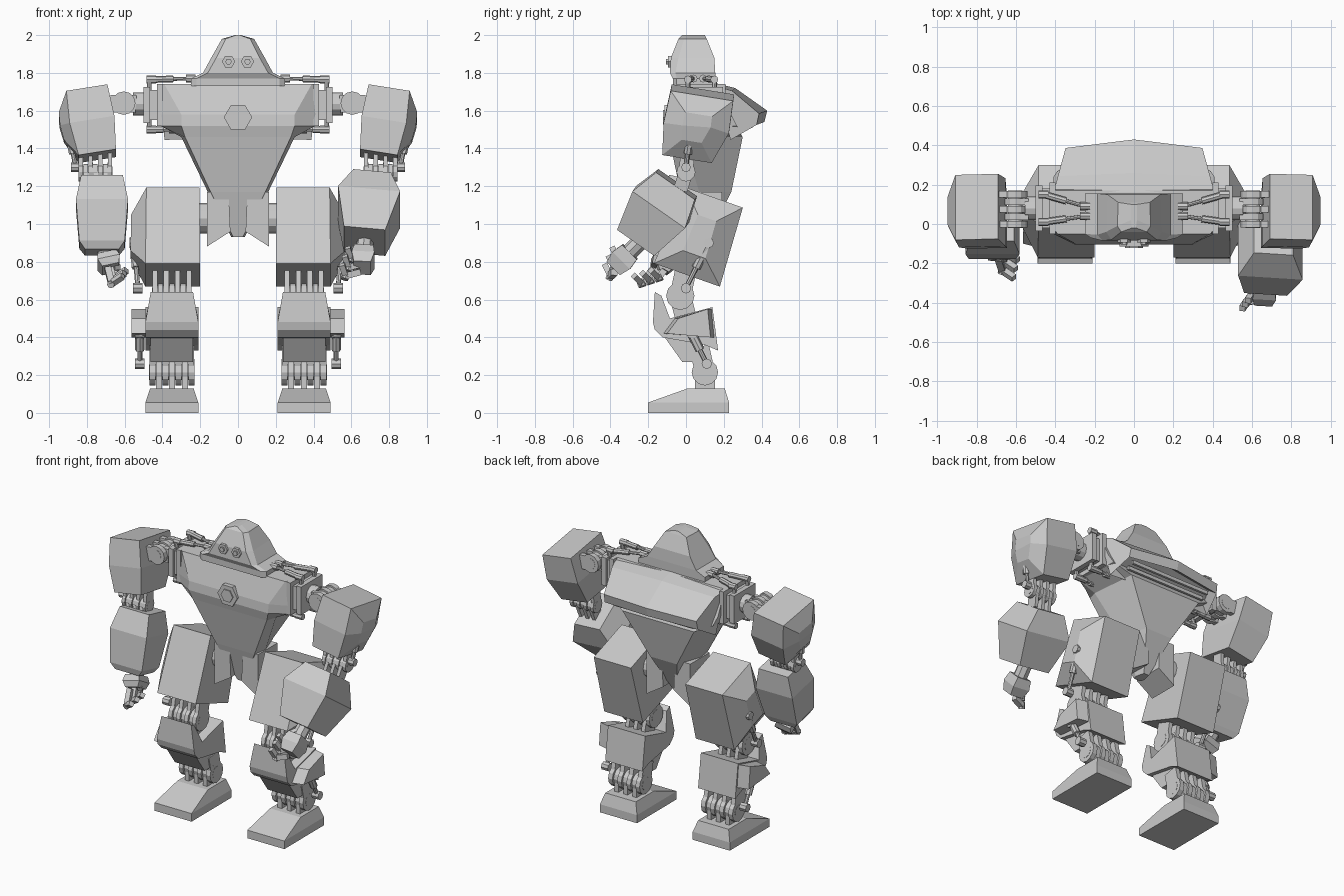
import bpy, bmesh, math
from mathutils import Vector as V

cube = bpy.data.objects.get("Cube")
if cube:
    bpy.data.objects.remove(cube, do_unlink=True)

metal = bpy.data.materials.new("light_grey_metal")
metal.use_nodes = True
GREY = (0.6, 0.6, 0.6, 1)
metal.diffuse_color = GREY
metal.node_tree.nodes["Principled BSDF"].inputs["Base Color"].default_value = GREY


def finish(name, bm):
    bmesh.ops.recalc_face_normals(bm, faces=bm.faces)
    mesh = bpy.data.meshes.new(name)
    bm.to_mesh(mesh)
    bm.free()
    mesh.materials.append(metal)
    obj = bpy.data.objects.new(name, mesh)
    bpy.context.collection.objects.link(obj)
    return obj


def loft(name, rings, panel=None, inset=0.0, depth=0.0, limit=0.8):
    """Skin closed rings of points; optionally inset the faces towards 'panel'."""
    bm = bmesh.new()
    loops = [[bm.verts.new(p) for p in ring] for ring in rings]
    n = len(loops[0])
    for a, b in zip(loops, loops[1:]):
        for i in range(n):
            bm.faces.new((a[i], a[(i + 1) % n], b[(i + 1) % n], b[i]))
    bm.faces.new(loops[0])
    bm.faces.new(loops[-1])
    if panel:
        bmesh.ops.recalc_face_normals(bm, faces=bm.faces)
        chosen = [f for f in bm.faces if f.normal.dot(V(panel).normalized()) > limit]
        bmesh.ops.inset_region(bm, faces=chosen, thickness=inset, depth=0, use_even_offset=True)
        shift = V(panel).normalized() * depth
        bmesh.ops.translate(bm, vec=shift, verts=list({v for f in chosen for v in f.verts}))
    return finish(name, bm)


def stack(name, levels):
    """Loft half sections (z, [(x, y)...]) mirrored across x."""
    return loft(name, [[(x, y, z) for x, y in half] + [(-x, y, z) for x, y in reversed(half)]
                       for z, half in levels])


def limb(name, a, b, rings, **panel):
    """Box along a to b; rings hold (position, half width, front, back)."""
    a, b = V(a), V(b)
    w = (b - a).normalized()
    u = V((1, 0, 0)) if abs(w.x) < 0.9 else V((0, 1, 0))
    u = (u - w * u.dot(w)).normalized()
    v = w.cross(u)
    return loft(name, [[a.lerp(b, t) + u * x + v * y for x, y in
                        ((h, f), (h, -r), (-h, -r), (-h, f))] for t, h, f, r in rings], **panel)


def bar(name, a, b, h, d=None):
    d = d or h
    return limb(name, a, b, [(0, h, d, d), (1, h, d, d)])


def box(name, lo, hi):
    return loft(name, [[(lo[0], lo[1], z), (hi[0], lo[1], z), (hi[0], hi[1], z), (lo[0], hi[1], z)]
                       for z in (lo[2], hi[2])])


def rod(name, a, b, r, sides=8):
    a, b = V(a), V(b)
    q = (b - a).to_track_quat('Z', 'Y')
    circle = [q @ V((r * math.cos(t), r * math.sin(t), 0))
              for t in (math.tau * i / sides for i in range(sides))]
    return loft(name, [[p + c for c in circle] for p in (a, b)])


def piston(name, a, b, r):
    mid = V(a).lerp(V(b), 0.55)
    rod(name + "_sleeve", a, mid, r)
    rod(name + "_rod", mid, b, r * 0.55)
    for end in (a, b):
        rod(name + "_pin", V(end) - V((.025, 0, 0)), V(end) + V((.025, 0, 0)), r * 1.15)


def knuckle(name, c, axis, width, r, up, down, count=7):
    """Interleaved lugs on a shared pin: even ones reach up, odd ones down."""
    c, axis = V(c), V(axis)
    rod(name + "_pin", c - axis * width * .5, c + axis * width * .5, r * 0.6, 12)
    step = width / count
    for i in range(count):
        m = c + axis * step * (i - (count - 1) / 2)
        e = V(up if i % 2 == 0 else down) - c
        rad = r if i % 2 == 0 else r * 0.85
        rod(name + "_disc", m - axis * step * .46, m + axis * step * .46, rad, 12)
        bar(name + "_lug", m, m + e, step * .45, r * .75)


def hand(name, wrist, palm, mid, tip, spread):
    wrist, palm, mid, tip, spread = map(V, (wrist, palm, mid, tip, spread))
    rod(name + "_wrist", wrist + (wrist - palm) * .4, palm, .045, 8)
    limb(name + "_palm", wrist.lerp(palm, .3), palm + (palm - wrist) * .25,
         [(0, .05, .055, .055), (.5, .06, .065, .065), (1, .045, .05, .05)])
    for k in (-1, 0, 1):
        o = spread * k
        bar(name + "_finger_base", palm + o, mid + o, .017)
        rod(name + "_finger_joint", mid + o - spread * .4, mid + o + spread * .4, .02)
        bar(name + "_finger_tip", mid + o, tip + o, .015)
    thumb = wrist.lerp(mid, .5) + spread * 1.3
    bar(name + "_thumb", wrist.lerp(palm, .6), thumb, .018)
    bar(name + "_thumb_tip", thumb, thumb.lerp(tip, .45), .015)


# Head and collar
stack("head", [(1.73, [(.22, -.07), (.25, -.05), (.25, .155)]),
               (1.77, [(.22, -.07), (.25, -.05), (.25, .155)]),
               (1.8, [(.16, -.085), (.185, -.055), (.185, .155)]),
               (1.88, [(.115, -.08), (.142, -.04), (.135, .15)]),
               (1.98, [(.065, -.04), (.085, -.01), (.08, .11)]),
               (2.0, [(.01, -.02), (.015, .02), (.015, .1)])])
for s in (-1, 1):
    rod("eye", (s * .05, -.06, 1.86), (s * .05, -.095, 1.86), .035, 6)
    rod("pupil", (s * .05, -.09, 1.86), (s * .05, -.105, 1.86), .017, 6)

# Torso, chest badge and back hump
stack("torso", [(1.74, [(.39, -.05), (.41, -.02), (.41, .17)]),
                (1.58, [(.3, -.1), (.41, -.05), (.41, .24)]),
                (1.52, [(.3, -.105), (.41, -.04), (.39, .27)]),
                (1.46, [(.28, -.09), (.3, -.02), (.27, .3)]),
                (1.17, [(.145, -.03), (.16, .07), (.1, .24)]),
                (.93, [(.025, .03), (.035, .06), (.02, .12)])])
rod("chest_badge", (0, -.08, 1.565), (0, -.115, 1.565), .075, 6)
rod("chest_badge_centre", (0, -.11, 1.565), (0, -.122, 1.565), .045, 6)

profile = [(.16, 1.745), (.26, 1.72), (.43, 1.6), (.415, 1.54), (.25, 1.46)]
hump = []
for s in (-1, 0, 1):
    hump.append([(s * (.41 - .23 * (y - .16)), y - abs(s) * .16 * (y - .16), z - abs(s) * .015)
                 for y, z in profile])
loft("back_hump", hump, panel=(0, .43, -.9), inset=.03, depth=-.05, limit=.95)
for k in (0, 1):
    bar("vent_louvre", (-.3, .3 + k * .045, 1.5 + k * .02), (.3, .3 + k * .045, 1.5 + k * .02), .008, .012)

for s in (-1, 1):
    side = "left" if s > 0 else "right"

    def P(x, y, z):
        return (s * x, y, z)

    def nm(part):
        return side + "_" + part

    # Hip mount and axle
    loft(nm("hip_mount"), [[P(.165, y, 1.17), P(.165, y, .88), P(.04, y, .96), P(.05, y, 1.17)]
                           for y in (-.02, .19)])
    rod(nm("hip_axle"), P(.1, .09, 1.03), P(.24, .09, 1.03), .08, 12)

    # Shoulder plates, frame pistons and joint
    for x0, x1, m in ((.4, .43, 0), (.43, .465, .03), (.465, .5, .015)):
        a, b = sorted((s * x0, s * x1))
        box(nm("shoulder_plate"), (a, -.05 + m, 1.52 + m), (b, .21 - m, 1.74 - m))
    for y, inner in ((.01, .04), (.15, .09)):
        piston(nm("collar_piston"), P(.46, y, 1.765), P(.25, inner, 1.77), .018)
        rod(nm("piston_post"), P(.47, y, 1.71), P(.47, y, 1.78), .013)
        piston(nm("lower_frame_piston"), P(.46, y, 1.5), P(.34, y, 1.5), .018)
        rod(nm("lower_piston_post"), P(.47, y, 1.49), P(.47, y, 1.56), .013)
    rod(nm("shoulder_axle"), P(.48, .08, 1.635), P(.555, .08, 1.635), .06, 12)
    knuckle(nm("shoulder_joint"), P(.605, .075, 1.64), (0, 1, 0), .19, .062,
            P(.74, .075, 1.63), P(.54, .075, 1.635), 5)

    # Upper arm, elbow and arm piston
    limb(nm("upper_arm"), P(.8, .06, 1.7), P(.745, .005, 1.36),
         [(0, .11, .14, .195), (.5, .12, .15, .2), (1, .1, .13, .135)],
         panel=(s, 0, 0), inset=.1, depth=.05)
    knuckle(nm("elbow"), P(.755, 0, 1.275), (1, 0, 0), .18, .05, P(.755, .01, 1.4), P(.74, -.03, 1.18))
    piston(nm("arm_piston"), P(.89, .02, 1.46), P(.86, 0, 1.3), .022)

    # Thigh, knee and thigh piston
    limb(nm("thigh"), P(.345, .15, 1.14), P(.345, .005, .73),
         [(0, .14, .16, .16), (1, .145, .185, .185)], panel=(s, 0, 0), inset=.115, depth=.08)
    piston(nm("thigh_piston"), P(.55, .12, .9), P(.53, 0, .66), .024)
    knuckle(nm("knee"), P(.35, -.03, .62), (1, 0, 0), .21, .075, P(.35, 0, .76), P(.35, .0, .5))

    # Shin band with raised knee guard, calf, side pod and piston
    shin = [(-.165, .64), (-.13, .62), (-.085, .5), (.14, .56), (.17, .33),
            (.1, .36), (-.125, .4), (-.165, .44), (-.175, .48)]
    loft(nm("shin"), [[P(.35 + k * (.112 if z > .6 else .14), y, z) for y, z in shin]
                      for k in (-1, 1)])
    loft(nm("calf"), [[P(.35 + k * .112, y, z) for y, z in
                       ((-.12, .41), (.09, .42), (.09, .35), (.04, .27), (-.02, .27))] for k in (-1, 1)])
    loft(nm("shin_pod"), [[P(x, -.12 + m, .42), P(x, -.06 + m, .5), P(x, .135 - m, .55), P(x, .15 - m, .4)]
                          for x, m in ((.485, 0), (.565, .02))])
    piston(nm("shin_piston"), P(.52, .03, .42), P(.52, .11, .26), .024)

    # Ankle and foot
    knuckle(nm("ankle"), P(.35, .1, .215), (1, 0, 0), .24, .07, P(.35, .07, .35), P(.35, .1, .1))
    loft(nm("foot"), [[P(.35 - w, f, z), P(.35 + w, f, z), P(.35 + w, b, z), P(.35 - w, b, z)]
                      for z, w, f, b in ((0, .14, -.2, .228), (.055, .14, -.2, .228), (.13, .115, .01, .205))])

# Forearms and hands, posed differently on each side
limb("right_forearm", (-.72, 0, 1.24), (-.72, -.09, .85),
     [(0, .11, .09, .09), (.35, .138, .125, .115), (.9, .12, .1, .09), (1, .09, .08, .08)])
hand("right_hand", (-.7, -.09, .85), (-.68, -.13, .78), (-.66, -.19, .7), (-.6, -.23, .74), (.01, .045, .015))
limb("left_forearm", (.71, -.05, 1.21), (.67, -.26, .91),
     [(0, .1, .125, .125), (.4, .165, .17, .17), (1, .11, .12, .12)])
hand("left_hand", (.67, -.27, .88), (.66, -.36, .79), (.585, -.38, .77), (.565, -.41, .83), (.015, .02, .045))
